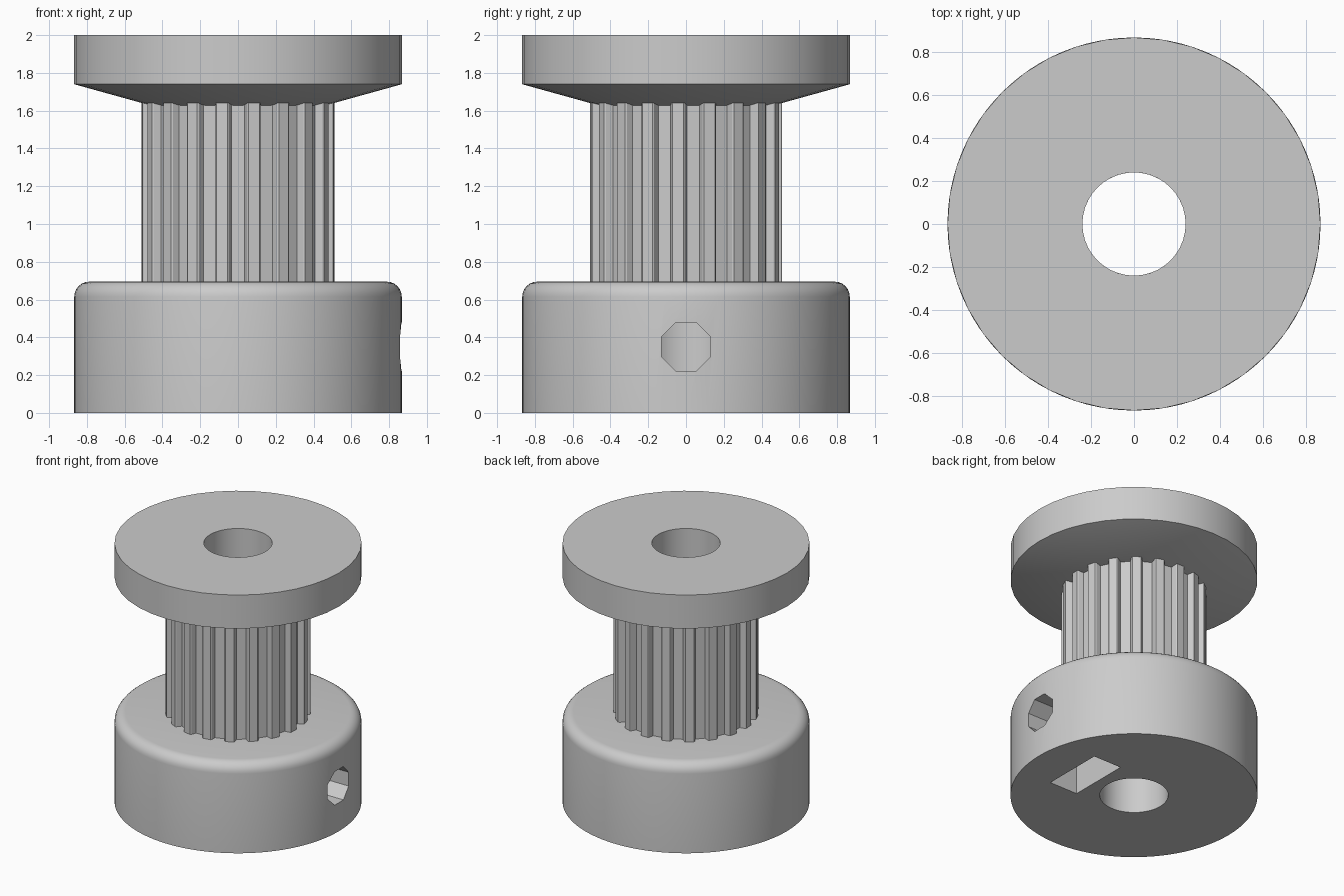
import bpy, bmesh, math
from mathutils import Vector

cube = bpy.data.objects.get("Cube")
if cube:
    bpy.data.objects.remove(cube, do_unlink=True)

BORE, RIM = 0.24, 0.867
TEETH = 19

metal = bpy.data.materials.new("plain grey")
metal.use_nodes = True
metal.diffuse_color = (0.6, 0.6, 0.6, 1)
metal.node_tree.nodes["Principled BSDF"].inputs["Base Color"].default_value = (0.6, 0.6, 0.6, 1)


def make(name, bm):
    bmesh.ops.recalc_face_normals(bm, faces=bm.faces)
    mesh = bpy.data.meshes.new(name)
    bm.to_mesh(mesh)
    bm.free()
    obj = bpy.data.objects.new(name, mesh)
    bpy.context.collection.objects.link(obj)
    mesh.materials.append(metal)
    return obj


def select(obj):
    bpy.ops.object.select_all(action='DESELECT')
    obj.select_set(True)
    bpy.context.view_layer.objects.active = obj


def smooth(obj):
    select(obj)
    bpy.ops.object.shade_smooth_by_angle(angle=math.radians(30))


def loft(name, rings):
    """Solid ring: quads between successive vertex loops, wrapping round."""
    bm = bmesh.new()
    loops = [[bm.verts.new(p) for p in ring] for ring in rings]
    n = len(loops[0])
    for a, b in zip(loops, loops[1:] + loops[:1]):
        for i in range(n):
            j = (i + 1) % n
            bm.faces.new((a[i], a[j], b[j], b[i]))
    return make(name, bm)


def circle(r, z, n):
    return [(r * math.sin(t), -r * math.cos(t), z)
            for t in (math.tau * i / n for i in range(n))]


def lathe(name, profile, n):
    return loft(name, [circle(r, z, n) for r, z in profile])


def prism_x(name, outline, x0, x1):
    """Extrude a (y, z) outline along x."""
    bm = bmesh.new()
    face = bm.faces.new([bm.verts.new((x0, y, z)) for y, z in outline])
    out = bmesh.ops.extrude_face_region(bm, geom=[face])["geom"]
    moved = [v for v in out if isinstance(v, bmesh.types.BMVert)]
    bmesh.ops.translate(bm, verts=moved, vec=Vector((x1 - x0, 0, 0)))
    return make(name, bm)


def cut(obj, cutter):
    cutter.hide_render = True
    mod = obj.modifiers.new("cut", 'BOOLEAN')
    mod.operation = 'DIFFERENCE'
    mod.solver = 'EXACT'
    mod.object = cutter
    select(obj)
    bpy.ops.object.modifier_apply(modifier=mod.name)
    bpy.data.objects.remove(cutter, do_unlink=True)


# Hub with a rounded top shoulder
HUB_TOP, FILLET = 0.695, 0.08
shoulder = [(RIM - FILLET + FILLET * math.cos(a), HUB_TOP - FILLET + FILLET * math.sin(a))
            for a in (math.radians(15 * i) for i in range(7))]
hub = lathe("hub", [(BORE, 0), (RIM, 0)] + shoulder + [(BORE, HUB_TOP)], 96)

# Captive nut slot, open at the underside
SCREW_Z = 0.35
cut(hub, prism_x("nut_slot_cutter",
                 [(-0.24, -0.1), (0.24, -0.1), (0.24, SCREW_Z + 0.14),
                  (0, SCREW_Z + 0.28), (-0.24, SCREW_Z + 0.14)], 0.325, 0.565))

# Octagonal grub screw hole from the side into the bore
octagon = [(0.14 * math.cos(a), SCREW_Z + 0.14 * math.sin(a))
           for a in (math.tau * (i + 0.5) / 8 for i in range(8))]
cut(hub, prism_x("screw_hole_cutter", octagon, 0.1, 1.0))
smooth(hub)

# Toothed barrel: one ridge profile (degrees from ridge centre, radius) repeated
ridge = [(-5.3, 0.465), (-4.1, 0.503), (-3.3, 0.51), (3.3, 0.51), (4.1, 0.503), (5.3, 0.465)]
polar = [(math.tau * (k + 0.5) / TEETH + math.radians(d), r)
         for k in range(TEETH) for d, r in ridge]


def tooth_ring(z):
    return [(r * math.sin(t), -r * math.cos(t), z) for t, r in polar]


def bore_ring(z):
    return [(BORE * math.sin(t), -BORE * math.cos(t), z) for t, r in polar]


Z0, Z1 = HUB_TOP, 1.642
barrel = loft("toothed_barrel", [bore_ring(Z0), tooth_ring(Z0), tooth_ring(Z1), bore_ring(Z1)])
smooth(barrel)

# Top flange with a conical underside
flange = lathe("top_flange", [(BORE, 1.627), (0.46, 1.627), (RIM, 1.74), (RIM, 2), (BORE, 2)], 40)
smooth(flange)
